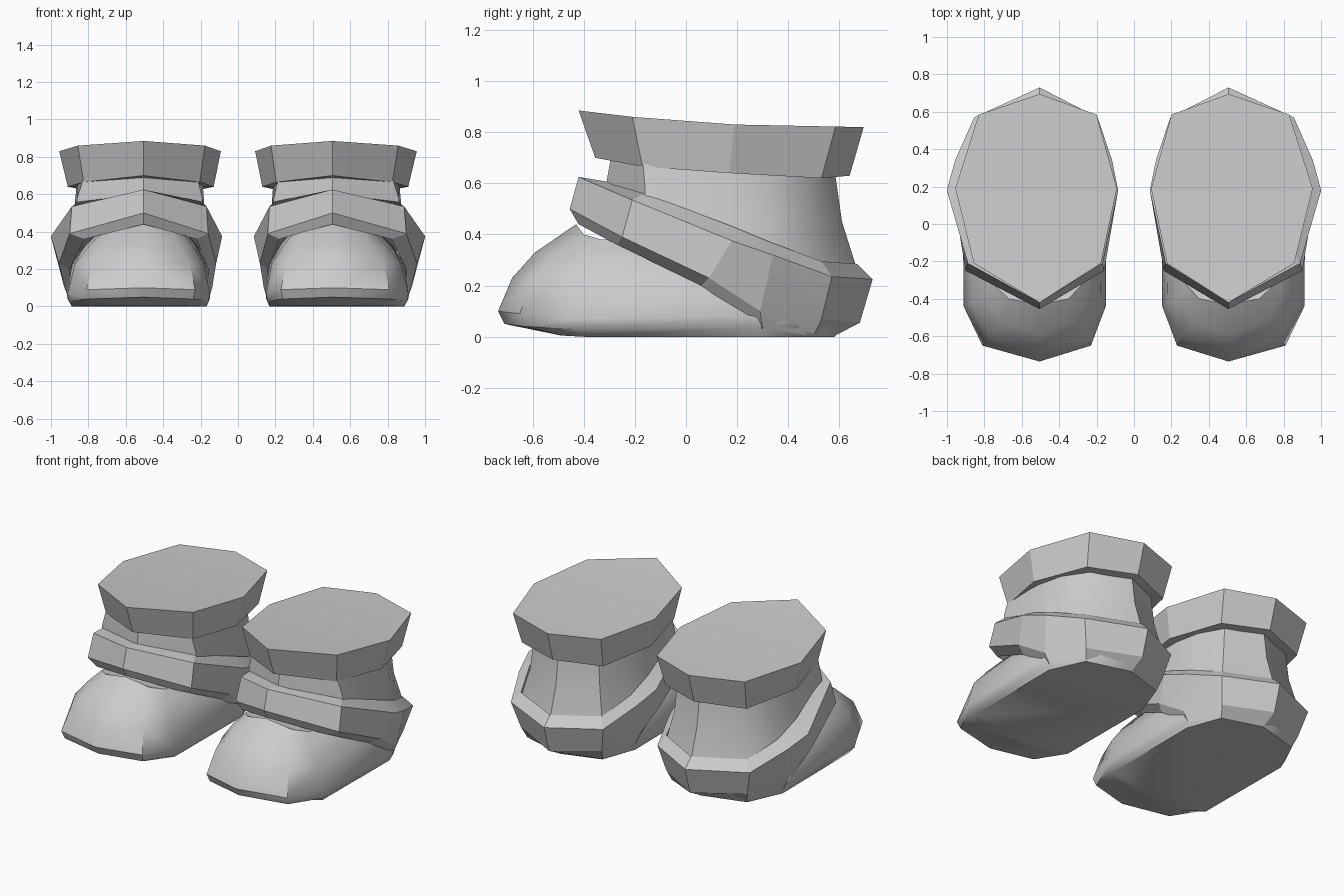
import bpy, bmesh, math

cube = bpy.data.objects.get("Cube")
if cube:
    bpy.data.objects.remove(cube, do_unlink=True)

grey = bpy.data.materials.new("plain grey")
grey.use_nodes = True
COLOR = (0.6, 0.6, 0.6, 1)
grey.diffuse_color = COLOR
grey.node_tree.nodes["Principled BSDF"].inputs["Base Color"].default_value = COLOR

CENTRE = 0.505


def loft(name, rings, lean=0.18, closed=False, angle=30):
    """Skin half-outlines (half width, y, z; front to back) into a mirrored pair."""
    bm = bmesh.new()
    loops = []
    for half in rings:
        outer = [bm.verts.new((CENTRE + w + lean * w * w, y, z)) for w, y, z in half]
        inner = [bm.verts.new((CENTRE - w + lean * w * w, y, z)) for w, y, z in half[1:-1]]
        loops.append(outer + inner[::-1])
    n = len(loops[0])
    pairs = list(zip(loops, loops[1:]))
    if closed:
        pairs.append((loops[-1], loops[0]))
    for a, b in pairs:
        for i in range(n):
            j = (i + 1) % n
            bm.faces.new((a[i], a[j], b[j], b[i]))
    # caps are strips running across the outline
    if not closed:
        for r in (loops[0], loops[-1]):
            for i in range(n // 2):
                corners = [r[i], r[i + 1], r[(n - i - 1) % n], r[(n - i) % n]]
                bm.faces.new(list(dict.fromkeys(corners)))
    bmesh.ops.recalc_face_normals(bm, faces=bm.faces)
    mesh = bpy.data.meshes.new(name)
    bm.to_mesh(mesh)
    bm.free()
    mesh.materials.append(grey)
    ob = bpy.data.objects.new(name, mesh)
    bpy.context.collection.objects.link(ob)
    ob.modifiers.new("Pair", 'MIRROR').use_mirror_merge = False
    bpy.ops.object.select_all(action='DESELECT')
    ob.select_set(True)
    bpy.context.view_layer.objects.active = ob
    bpy.ops.object.shade_smooth_by_angle(angle=math.radians(angle))
    return ob


# Rounded foot with a flat sole
loft("foot", [
    [(0, -.5, .01), (.25, -.49, .005), (.355, -.4, 0), (.36, .28, 0), (.27, .5, 0), (0, .58, 0)],
    [(0, -.71, .05), (.28, -.63, .04), (.375, -.43, .03), (.38, .28, .04), (.28, .51, .04), (0, .62, .04)],
    [(0, -.735, .1), (.29, -.65, .09), (.38, -.44, .07), (.385, .28, .08), (.29, .52, .08), (0, .64, .08)],
    [(0, -.68, .23), (.26, -.6, .23), (.345, -.42, .23), (.36, .2, .23), (.28, .48, .2), (0, .6, .2)],
    [(0, -.59, .33), (.2, -.52, .32), (.27, -.4, .33), (.3, .1, .33), (.2, .3, .3), (0, .4, .3)],
    [(0, -.43, .44), (.16, -.4, .4), (.23, -.33, .38), (.25, .05, .38), (.15, .2, .36), (0, .3, .36)],
], angle=45)

# Ankle shaft, flaring towards the heel
loft("shaft", [
    [(0, -.31, .56), (.34, -.16, .52), (.37, .16, .4), (.36, .33, .33), (.29, .53, .27), (0, .67, .26)],
    [(0, -.31, .61), (.335, -.16, .58), (.35, .16, .5), (.33, .33, .48), (.25, .5, .45), (0, .61, .45)],
    [(0, -.29, .72), (.3, -.17, .7), (.335, .16, .68), (.31, .33, .68), (.23, .49, .66), (0, .58, .66)],
], angle=40)

# Slanted strap from the instep down around the heel
loft("strap", [
    [(0, -.3, .605), (.33, -.16, .56), (.37, .16, .44), (.36, .33, .37), (.29, .53, .295), (0, .67, .285)],
    [(0, -.42, .625), (.36, -.21, .535), (.458, .18, .375), (.42, .34, .32), (.33, .57, .235), (0, .73, .225)],
    [(0, -.455, .5), (.37, -.25, .39), (.42, .09, .23), (.395, .29, .1), (.29, .53, .07), (0, .68, .055)],
    [(0, -.42, .44), (.3, -.27, .36), (.37, .06, .2), (.37, .3, .03), (.27, .5, .003), (0, .58, .003)],
], closed=True, angle=15)

# Flared cuff with a flat closed top
loft("cuff", [
    [(0, -.355, .7), (.31, -.17, .665), (.39, .17, .64), (.29, .53, .62), (0, .64, .63)],
    [(0, -.42, .885), (.34, -.21, .86), (.432, .19, .83), (.315, .585, .822), (0, .695, .82)],
], lean=0.1, angle=15)
